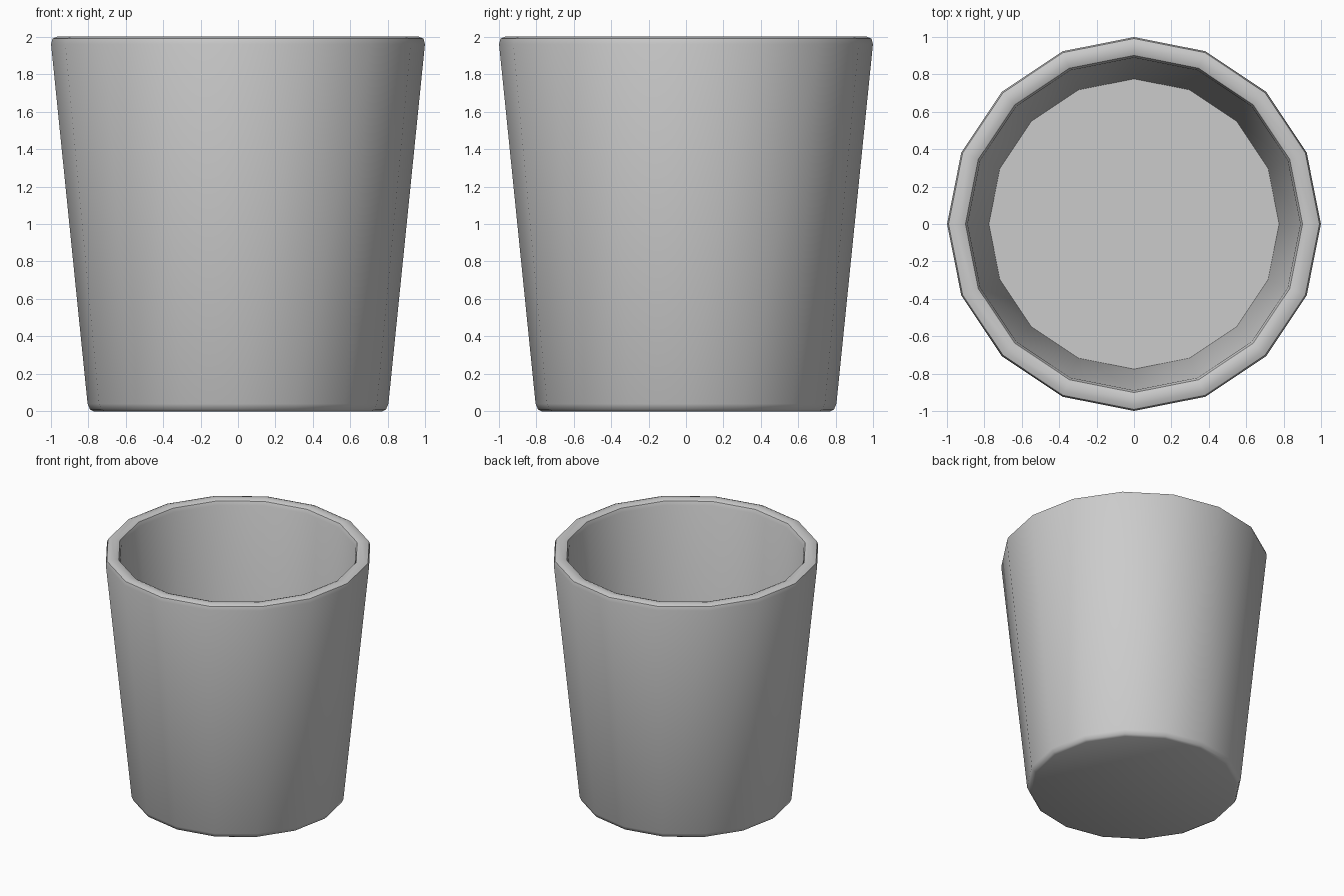
import bpy, bmesh, math

if "Cube" in bpy.data.objects:
    bpy.data.objects.remove(bpy.data.objects["Cube"])

SIDES = 16


def lathe(name, profile, sides=SIDES):
    """Revolve a (radius, z) profile and cap both ends."""
    bm = bmesh.new()
    rings = []
    for r, z in profile:
        rings.append([bm.verts.new((r * math.cos(2 * math.pi * i / sides),
                                    r * math.sin(2 * math.pi * i / sides), z))
                      for i in range(sides)])
    for a, b in zip(rings, rings[1:]):
        for i in range(sides):
            j = (i + 1) % sides
            bm.faces.new((a[i], a[j], b[j], b[i]))
    bm.faces.new(rings[0][::-1])
    bm.faces.new(rings[-1])
    bmesh.ops.recalc_face_normals(bm, faces=bm.faces)
    mesh = bpy.data.meshes.new(name)
    bm.to_mesh(mesh)
    bm.free()
    obj = bpy.data.objects.new(name, mesh)
    bpy.context.collection.objects.link(obj)
    return obj


# Tapered cup: rounded base, outer wall, rounded rim, inner wall, floor
cup = lathe("cup", [
    (0.77, 0.0), (0.79, 0.01), (0.803, 0.04),
    (0.998, 1.96), (0.99, 1.99), (0.965, 2.0),
    (0.925, 2.0), (0.90, 1.99), (0.888, 1.96),
    (0.775, 0.05),
])

bpy.ops.object.select_all(action='DESELECT')
cup.select_set(True)
bpy.context.view_layer.objects.active = cup
bpy.ops.object.shade_smooth_by_angle(angle=math.radians(40))
